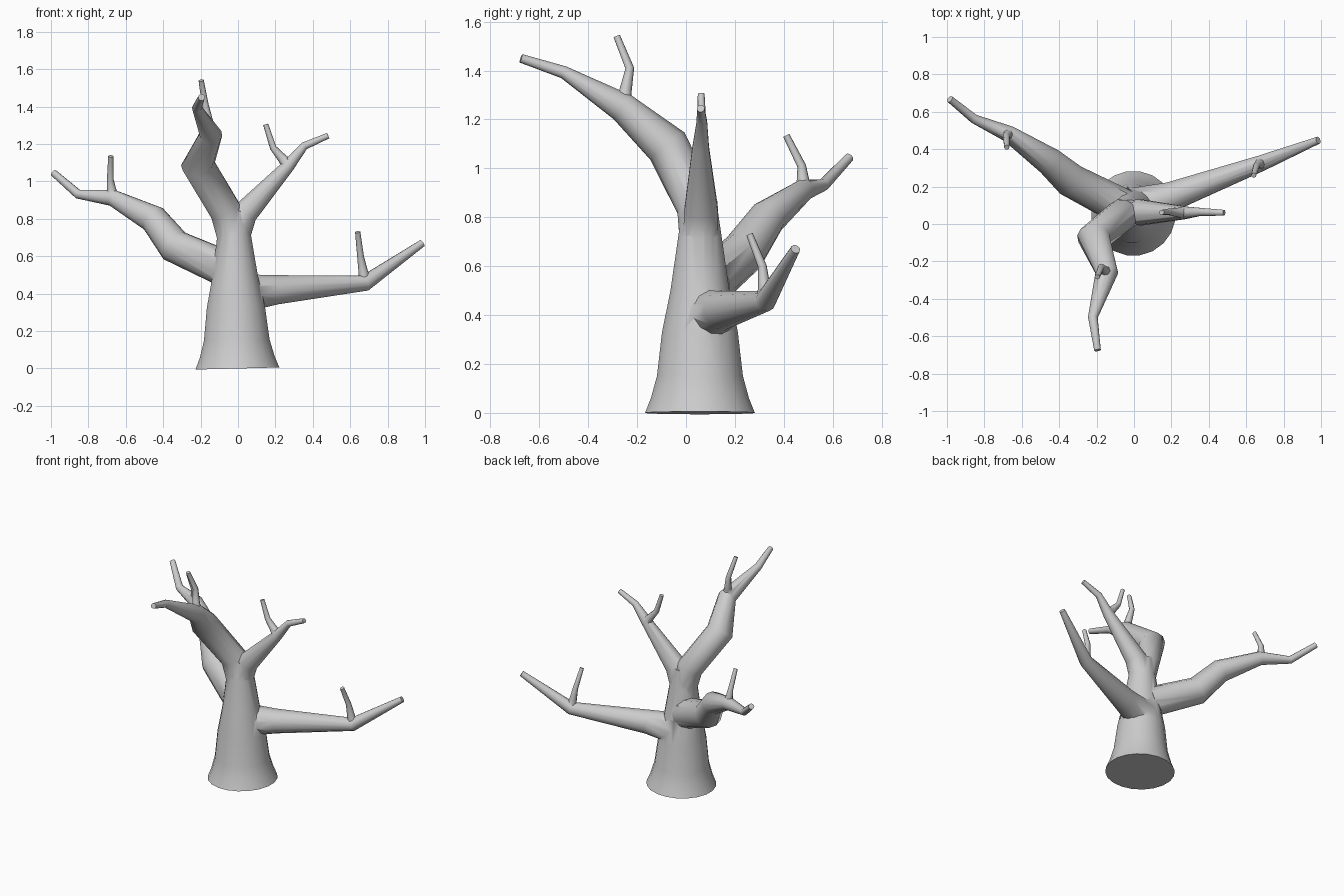
import bpy, bmesh, math
from mathutils import Vector

if "Cube" in bpy.data.objects:
    bpy.data.objects.remove(bpy.data.objects["Cube"])


def tube(name, points, sides=12):
    """Tapered limb through (x, y, z, radius) points, capped at both ends."""
    pos = [Vector(p[:3]) for p in points]
    bm = bmesh.new()
    rings = []
    tangent = side = None
    for i, p in enumerate(pos):
        before = (p - pos[i - 1]).normalized() if i else Vector((0, 0, 0))
        after = (pos[i + 1] - p).normalized() if i < len(pos) - 1 else Vector((0, 0, 0))
        new = (before + after).normalized()
        if tangent is None:
            side = new.orthogonal().normalized()
        else:
            side = tangent.rotation_difference(new) @ side
        tangent = new
        other = tangent.cross(side)
        ring = []
        for k in range(sides):
            a = math.tau * k / sides
            ring.append(bm.verts.new(p + points[i][3] * (math.cos(a) * side + math.sin(a) * other)))
        rings.append(ring)
    for r, s in zip(rings, rings[1:]):
        for k in range(sides):
            j = (k + 1) % sides
            bm.faces.new((r[k], r[j], s[j], s[k]))
    bm.faces.new(rings[0][::-1])
    bm.faces.new(rings[-1])
    bmesh.ops.recalc_face_normals(bm, faces=bm.faces)
    mesh = bpy.data.meshes.new(name)
    bm.to_mesh(mesh)
    bm.free()
    ob = bpy.data.objects.new(name, mesh)
    bpy.context.collection.objects.link(ob)
    return ob


def fuse(base, part):
    """Union a limb into the trunk."""
    bpy.context.view_layer.objects.active = base
    mod = base.modifiers.new(part.name, 'BOOLEAN')
    mod.operation = 'UNION'
    mod.solver = 'EXACT'
    mod.object = part
    bpy.ops.object.modifier_apply(modifier=mod.name)
    bpy.data.objects.remove(part)


def branch(name, points, fork, knee, tip):
    """Branch plus a twig that sprouts at point number fork, bends at knee and ends at tip."""
    fuse(tree, tube(name, points))
    root, knee, tip = Vector(points[fork][:3]), Vector(knee), Vector(tip)
    path = [root, root.lerp(knee, .45), knee, tip]
    radii = (.034, .025, .018, .014)
    fuse(tree, tube(name + "_twig", [(*p, r) for p, r in zip(path, radii)], 8))


# Trunk with flared foot, leaning slightly to the left as it rises
profile = [(0, .227), (.06, .203), (.15, .178), (.33, .157), (.5, .122), (.72, .09), (.84, .072)]
tree = tube("tree", [(-.003 - .025 * z, .057, z, r) for z, r in profile], 20)

# Low right branch
branch("right_branch", [(0, .09, .40, .108), (.2, .147, .42, .081),
                        (.68, .325, .457, .044), (.985, .448, .67, .02)],
       -2, (.655, .312, .6), (.64, .26, .73))

# Left branch reaching back
branch("left_branch", [(-.06, .09, .53, .1), (-.34, .235, .655, .092), (-.452, .335, .80, .076),
                       (-.67, .482, .912, .045), (-.855, .562, .932, .025),
                       (-.985, .668, 1.045, .019)],
       -3, (-.683, .473, 1.01), (-.68, .41, 1.135))

# Upper branch leaning to the front
branch("front_branch", [(-.025, .055, .68, .082), (-.065, .047, .84, .087),
                        (-.215, -.075, 1.09, .09), (-.145, -.26, 1.25, .061),
                        (-.22, -.5, 1.393, .026), (-.195, -.675, 1.45, .018)],
       -3, (-.175, -.23, 1.41), (-.197, -.283, 1.54))

# Upper right branch
branch("upper_branch", [(-.01, .06, .7, .075), (.035, .062, .83, .071), (.27, .06, 1.085, .035),
                        (.355, .065, 1.19, .022), (.482, .06, 1.245, .016)],
       -3, (.188, .065, 1.18), (.148, .062, 1.305))

# Smooth bark
bpy.ops.object.select_all(action='DESELECT')
tree.select_set(True)
bpy.context.view_layer.objects.active = tree
bpy.ops.object.shade_smooth_by_angle(angle=math.radians(50))
